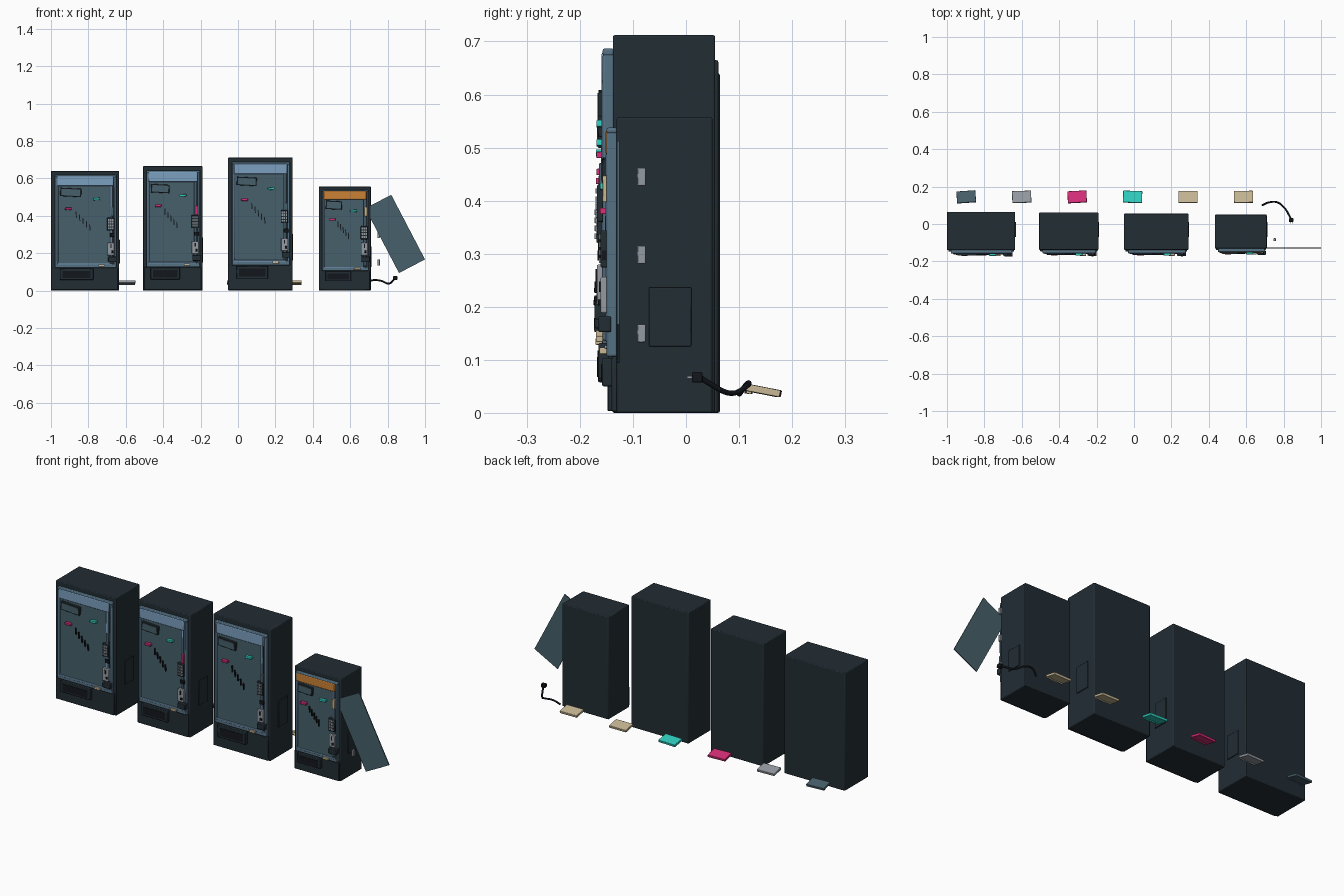
import bpy
from math import radians
from mathutils import Vector

cube = bpy.data.objects.get("Cube")
if cube:
    bpy.data.objects.remove(cube, do_unlink=True)


def material(name, r, g, b):
    m = bpy.data.materials.new(name)
    m.use_nodes = True
    m.diffuse_color = (r, g, b, 1)
    shader = next(n for n in m.node_tree.nodes if n.type == 'BSDF_PRINCIPLED')
    shader.inputs["Base Color"].default_value = (r, g, b, 1)
    return m


DARK = material("dark navy", .016, .026, .034)
BLACK = material("black", .006, .008, .011)
SLATE = material("slate", .063, .115, .145)
STEEL = material("steel blue", .09, .165, .23)
SKY = material("light blue", .2, .35, .53)
ORANGE = material("orange", .6, .22, .035)
PINK = material("magenta", .68, .028, .19)
CYAN = material("cyan", .03, .62, .53)
TAN = material("tan", .58, .48, .3)
GREY = material("grey", .3, .33, .36)


def box(name, center, size, mat, bevel=0, rot=(0, 0, 0)):
    bpy.ops.mesh.primitive_cube_add(size=1, location=center,
                                    rotation=[radians(a) for a in rot])
    ob = bpy.context.object
    ob.name = name
    ob.scale = size
    bpy.ops.object.transform_apply(location=False, rotation=False, scale=True)
    ob.data.materials.append(mat)
    if bevel:
        mod = ob.modifiers.new("soft edges", 'BEVEL')
        mod.width = bevel
        mod.segments = 2
        bpy.ops.object.shade_smooth_by_angle()
    return ob


def machine(tag, x0, x1, height, back, front, header, accent):
    width = x1 - x0

    # Place a front part by fractions of the width and height
    def part(name, u, v, depth, mat, bevel=0, rot=0):
        (u0, u1), (v0, v1), (d0, d1) = u, v, depth
        return box(f"{tag}_{name}",
                   (x0 + width * (u0 + u1) / 2, front - (d0 + d1) / 2, height * (v0 + v1) / 2),
                   (width * (u1 - u0), d1 - d0, height * (v1 - v0)), mat, bevel, (0, rot, 0))

    def fitting(name, u, z, d0, d1, w, h, mat, bevel=0, rot=0):
        return box(f"{tag}_{name}", (x0 + width * u, front - (d0 + d1) / 2, z),
                   (w, d1 - d0, h), mat, bevel, (0, rot, 0))

    # Cabinet and lower front
    box(f"{tag}_cabinet", ((x0 + x1) / 2, (front + back) / 2, height / 2),
        (width, back - front, height), DARK, .004)
    part("plinth", (.02, .98), (.005, .19), (-.002, .009), DARK, .003)
    part("tray", (.13, .62), (.09, .185), (.006, .027), DARK, .003)
    part("tray_slot", (.17, .58), (.105, .165), (.026, .029), BLACK)

    # Frame around the front
    for name, u, v in (("frame_left", (.06, .105), (.2, .95)),
                       ("frame_right", (.925, .96), (.2, .95)),
                       ("frame_top", (.06, .96), (.945, .965)),
                       ("frame_bottom", (.06, .96), (.19, .225))):
        part(name, u, v, (-.002, .019), STEEL, .004)
    part("side_recess", (.85, .93), (.22, .95), (-.002, .012), DARK)
    part("front_panel", (.1, .865), (.225, .9), (-.002, .015), SLATE, .002)
    part("header", (.09, .915), (.875, .955), (.008, .021), header, .004)
    part("right_trim", (.87, .9), (.24, .875), (.008, .021), SKY, .003)
    part("left_trim", (.092, .107), (.24, .875), (.008, .021), SKY, .002)
    part("sill", (.09, .9), (.217, .228), (.01, .023), SKY, .002)

    # Signs, accent tabs and vents
    fitting("sign", .29, height * .82, .013, .027, width * .31, .045, DARK, .002, 3)
    fitting("sign_face", .29, height * .82, .026, .029, width * .27, .034, SLATE, 0, 3)
    fitting("pink_tab", .255, height * .683, .013, .031, .035, .012, PINK, .002)
    fitting("cyan_tab", .67, height * .765, .013, .031, .037, .012, CYAN, .002, -4)
    for i in range(5):
        fitting("vent", .37 + i * .05, height * (.635 - i * .027), .013, .022,
                .005, .034, BLACK, 0, -4)

    # Keypad with keys
    key_z = height * .555
    fitting("keypad", .875, key_z, .01, .03, .038, .07, DARK, .003)
    for col in (-1, 0, 1):
        for row in range(4):
            fitting("key", .875 + col * .011 / width, key_z - .022 + row * .015,
                    .029, .033, .007, .01, GREY)

    # Coin unit and its small fittings
    coin_z = max(height * .345, .222)
    fitting("coin_unit", .878, coin_z, .01, .03, .038, .068, GREY, .003)
    fitting("coin_slot", .878, coin_z + .016, .029, .033, .006, .02, BLACK)
    fitting("coin_button", .9, coin_z - .014, .029, .035, .012, .012, BLACK, .002)
    fitting("coin_cup", .9, coin_z - .055, .01, .034, .045, .03, DARK, .003)
    fitting("accent_strip", .9, coin_z + .2, .01, .026, .016, .05, accent, .002)
    fitting("bill_slot", .9, coin_z + .075, .01, .028, .025, .02, BLACK, .002)
    fitting("ticket", .74, height * .21, .018, .032, .034, .012, TAN, .002)

    # Service hatch on the side
    box(f"{tag}_side_hatch", (x1 + .001, -.03, height * .325),
        (.006, .08, height * .2), DARK, .002)


machine("first", -1, -.635, .64, .064, -.139, SKY, SLATE)
machine("second", -.508, -.19, .665, .061, -.138, SKY, PINK)
machine("third", -.053, .291, .712, .055, -.138, SKY, SLATE)
machine("small", .432, .71, .557, .05, -.131, ORANGE, TAN)

# Loose door panel leaning beside the small machine
box("loose_door", (.84, -.128, .303), (.157, .005, .39), SLATE, 0, (0, -27.6, 0))

# Loose hinges
for z in (.15, .298, .445):
    box("hinge", (.752, -.084, z), (.012, .016, .034), GREY, .002)

# Toothed cards lying behind the machines
for i, mat in enumerate((SLATE, GREY, PINK, CYAN, TAN, TAN)):
    turn = (4, 2, 3, -2, 0, 1)[i]
    card = box("card", (-.897 + i * .2965, .145, .042), (.102, .064, .013),
               mat, .002, (-11, 0, turn))
    bpy.context.view_layer.update()
    for k in range(8):
        spot = card.matrix_world @ Vector((-.042 + k * .012, -.026, -.008))
        box("card_tooth", spot, (.007, .009, .006), mat, 0, (-11, 0, turn))

# Power cable and plug
curve = bpy.data.curves.new("power_cable", 'CURVE')
curve.dimensions = '3D'
curve.bevel_depth = .005
curve.bevel_resolution = 2
path = [(.685, .1, .035), (.72, .115, .055), (.765, .116, .052),
        (.805, .085, .037), (.83, .045, .055), (.84, .025, .068)]
spline = curve.splines.new('BEZIER')
spline.bezier_points.add(len(path) - 1)
for point, co in zip(spline.bezier_points, path):
    point.co = co
    point.handle_left_type = point.handle_right_type = 'AUTO'
curve.materials.append(BLACK)
cable = bpy.data.objects.new("power_cable", curve)
bpy.context.collection.objects.link(cable)
box("plug", (.84, .021, .067), (.024, .02, .02), BLACK, .003)
for side in (-1, 1):
    box("plug_pin", (.84 + side * .005, .008, .067), (.003, .012, .005), GREY)
